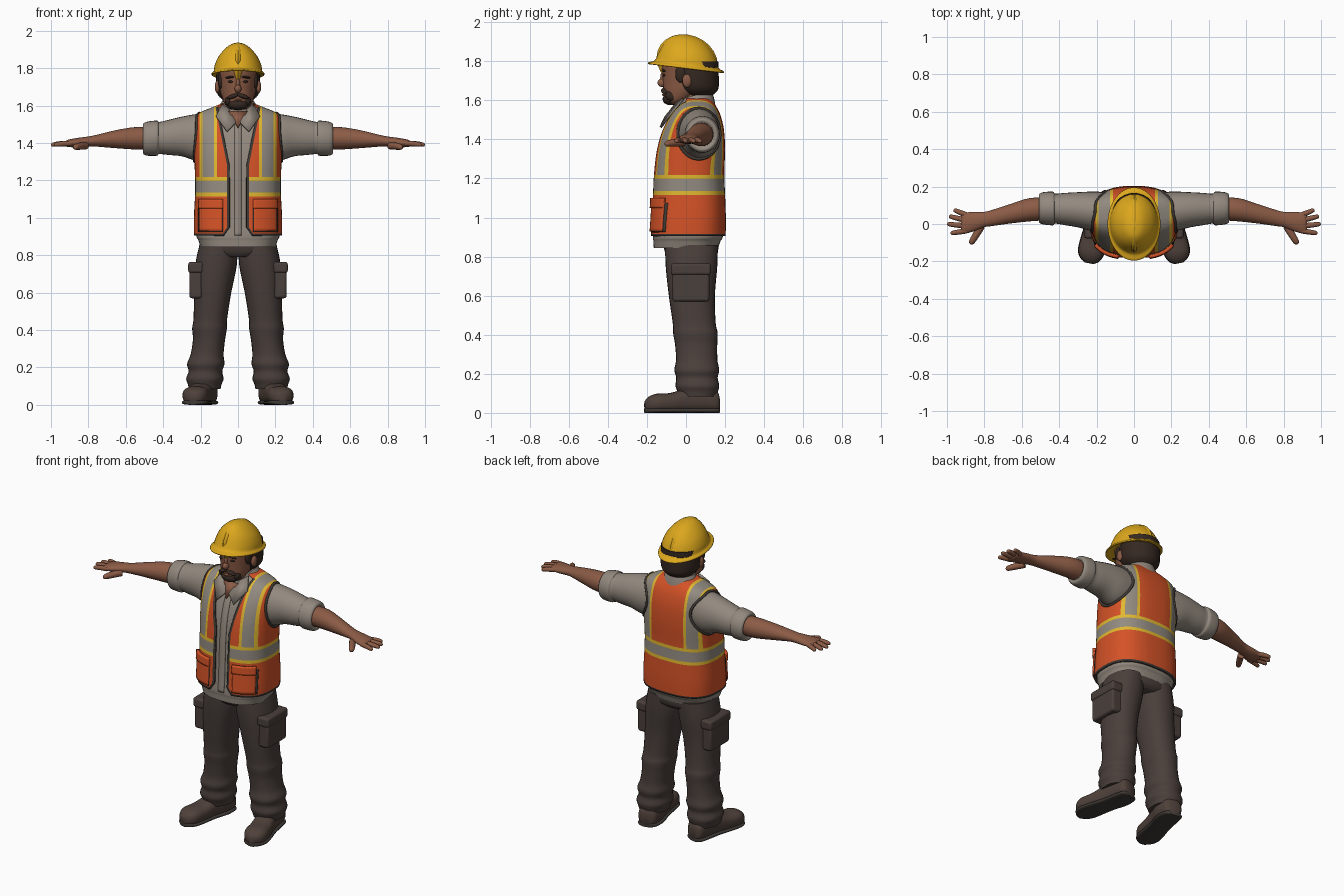
import bpy, bmesh, math
from mathutils import Vector, Matrix
from mathutils.bvhtree import BVHTree

if "Cube" in bpy.data.objects:
    bpy.data.objects.remove(bpy.data.objects["Cube"])

COLOURS = {
    "helmet_yellow": (.72, .39, .012), "vest_orange": (.66, .085, .02),
    "stripe_yellow": (.75, .48, .03), "reflective_silver": (.29, .26, .22),
    "shirt_grey": (.29, .25, .21), "trouser_brown": (.068, .05, .044),
    "boot_brown": (.078, .052, .043), "skin": (.26, .105, .06),
    "hair_brown": (.035, .021, .015), "trim_dark": (.05, .042, .036)}
M = {}
for key, rgb in COLOURS.items():
    m = M[key] = bpy.data.materials.new(key)
    m.use_nodes = True
    m.diffuse_color = (*rgb, 1)
    m.node_tree.nodes["Principled BSDF"].inputs["Base Color"].default_value = (*rgb, 1)

X, Y, Z = Vector((1, 0, 0)), Vector((0, 1, 0)), Vector((0, 0, 1))
parts = []


def finish(bm, name, mats, rule=None):
    mesh = bpy.data.meshes.new(name)
    mats = [mats] if isinstance(mats, str) else mats
    for k in mats:
        mesh.materials.append(M[k])
    if rule:
        for f in bm.faces:
            f.material_index = mats.index(rule(f.calc_center_median()))
    bm.to_mesh(mesh)
    bm.free()
    ob = bpy.data.objects.new(name, mesh)
    bpy.context.collection.objects.link(ob)
    parts.append(ob)
    return ob


def pair(ob):
    """Mirror a left part to the right side."""
    twin = ob.copy()
    twin.data = ob.data.copy()
    twin.data.transform(Matrix.Scale(-1, 4, X))
    if ob.type == 'MESH':
        twin.data.flip_normals()
    twin.name = "right_" + ob.name
    ob.name = "left_" + ob.name
    bpy.context.collection.objects.link(twin)
    parts.append(twin)


def smooth_rings(rings, steps):
    """Catmull-Rom interpolation between cross-sections."""
    out = []
    for i in range(len(rings) - 1):
        p = [rings[max(i - 1, 0)], rings[i], rings[i + 1], rings[min(i + 2, len(rings) - 1)]]
        for s in range(steps):
            t = s / steps
            out.append([b + .5 * t * (c - a + t * (2*a - 5*b + 4*c - d + t * (3*(b - c) + d - a)))
                        for a, b, c, d in zip(*p)])
    return out + [rings[-1]]


def loft_bm(rings, u=X, v=Y, n=28, steps=4, power=2, caps=True):
    """Rings are (x, y, z, radius along u, radius along v)."""
    bm = bmesh.new()
    loops = []
    for x, y, z, a, b in smooth_rings(rings, steps):
        loop = []
        for k in range(n):
            t = 2 * math.pi * k / n
            c, s = math.cos(t), math.sin(t)
            c, s = (math.copysign(abs(w) ** (2 / power), w) for w in (c, s))
            loop.append(bm.verts.new(Vector((x, y, z)) + u * (a * c) + v * (b * s)))
        loops.append(loop)
    for p, q in zip(loops, loops[1:]):
        for k in range(n):
            j = (k + 1) % n
            bm.faces.new((p[k], p[j], q[j], q[k]))
    if caps:
        bm.faces.new(loops[0][::-1])
        bm.faces.new(loops[-1])
        bmesh.ops.recalc_face_normals(bm, faces=bm.faces)
    return bm


def loft(name, rings, mat, **kw):
    return finish(loft_bm(rings, **kw), name, mat)


def ball(name, loc, size, mat, turn=0):
    bm = bmesh.new()
    mat4 = Matrix.Translation(loc) @ Matrix.Rotation(turn, 4, 'Y') @ Matrix.Diagonal((*size, 1))
    bmesh.ops.create_uvsphere(bm, u_segments=20, v_segments=12, radius=1, matrix=mat4)
    return finish(bm, name, mat)


def box(name, loc, size, mat):
    bm = bmesh.new()
    bmesh.ops.create_cube(bm, size=1, matrix=Matrix.Translation(loc) @ Matrix.Diagonal((*size, 1)))
    ob = finish(bm, name, mat)
    mod = ob.modifiers.new("round", 'BEVEL')
    mod.width, mod.segments = .014, 3
    return ob


def thicken(ob, depth):
    mod = ob.modifiers.new("thickness", 'SOLIDIFY')
    mod.thickness, mod.offset = depth, -1
    return ob


def panel(name, pts, mat):
    bm = bmesh.new()
    bm.faces.new([bm.verts.new(p) for p in pts])
    return thicken(finish(bm, name, mat), .012)


# Torso profile: height, half width, front y, back y
TORSO = [(.905, .236, -.183, .203), (1.0, .236, -.176, .204), (1.12, .23, -.17, .2),
         (1.22, .23, -.165, .196), (1.35, .235, -.15, .2), (1.45, .238, -.122, .194),
         (1.52, .232, -.085, .178), (1.56, .208, -.055, .16), (1.59, .14, -.03, .14),
         (1.61, .09, -.02, .125)]


def torso_rings(grow):
    return [(0, (f + b) / 2, z, hx + grow, (b - f) / 2 + grow) for z, hx, f, b in TORSO]


def cut_shell(name, grow, planes, keep, mats, rule=None, depth=.012):
    """Slice the torso surface along planes and keep a region of it."""
    bm = loft_bm(torso_rings(grow), n=64, power=2.6, caps=False)
    for co, no in planes:
        bmesh.ops.bisect_plane(bm, geom=bm.verts[:] + bm.edges[:] + bm.faces[:],
                               plane_co=co, plane_no=no)
    gone = [f for f in bm.faces if not keep(f.calc_center_median())]
    bmesh.ops.delete(bm, geom=gone, context='FACES')
    return thicken(finish(bm, name, mats, rule), depth)


# Shirt body with button strip
hem = [(0, 0, .845, .2, .165), (0, .005, .88, .212, .172)]
loft("shirt_body", hem + torso_rings(-.014), "shirt_grey", n=48, power=2.6)
cut_shell("shirt_button_strip", -.008, [(X * s * .02, X) for s in (1, -1)],
          lambda c: c.y < 0 and abs(c.x) < .02 and c.z < 1.5, "shirt_grey")

# Safety vest: open front, dark edging, reflective bands
EDGE, VEE, FLARE = .045, .2, .7


def opening(z):
    return EDGE + max(0, (z - 1.28) * VEE, (.95 - z) * FLARE)


def vest_colour(c):
    a = abs(c.x)
    if c.z < .917 or (c.y < 0 and a < opening(c.z) + .013):
        return "trim_dark"
    if 1.115 < c.z < 1.217:
        return "reflective_silver" if 1.135 < c.z < 1.197 else "stripe_yellow"
    if c.z > 1.217 and .112 < a < .205:
        return "reflective_silver" if .128 < a < .189 else "stripe_yellow"
    return "vest_orange"


planes = [(Z * h, Z) for h in (.917, 1.115, 1.135, 1.197, 1.217)]
for s in (1, -1):
    planes += [(X * s * w, X) for w in (.112, .128, .189, .205)]
    for extra in (0, .013):
        w = EDGE + extra
        planes += [(X * s * w, X), (Vector((s * w, 0, 1.28)), Vector((s, 0, -VEE))),
                   (Vector((s * w, 0, .95)), Vector((s, 0, FLARE)))]
cut_shell("safety_vest", 0, planes, lambda c: c.y > 0 or abs(c.x) > opening(c.z),
          ["vest_orange", "trim_dark", "reflective_silver", "stripe_yellow"], vest_colour)


# Vest pockets and flaps
def pocket(name, grow, x0, x1, z0, z1, mat):
    cuts = [(X * x0, X), (X * x1, X), (Z * z0, Z), (Z * z1, Z)]
    pair(cut_shell(name, grow, cuts, lambda c: c.y < 0 and x0 < c.x < x1 and z0 < c.z < z1,
                   mat, depth=.02))


pocket("vest_pocket_edge", .004, .082, .213, .925, 1.075, "trim_dark")
pocket("vest_pocket", .011, .086, .209, .929, 1.08, "vest_orange")
pocket("vest_pocket_flap", .017, .082, .213, 1.05, 1.1, "vest_orange")

# Armhole edging laid on the vest surface
bm = loft_bm(torso_rings(0), n=64, power=2.6, caps=False)
tree = BVHTree.FromBMesh(bm)
bm.free()
curve = bpy.data.curves.new("armhole_edging", 'CURVE')
curve.dimensions, curve.bevel_depth, curve.bevel_resolution = '3D', .008, 2
curve.materials.append(M["trim_dark"])
line = curve.splines.new('POLY')
hits = []
for k in range(40):
    t = math.tau * k / 40
    hit = tree.ray_cast(Vector((1, .066 + .108 * math.cos(t), 1.43 + .13 * math.sin(t))), -X)[0]
    if hit:
        hits.append(hit)
line.points.add(len(hits) - 1)
for p, h in zip(line.points, hits):
    p.co = (*h, 1)
line.use_cyclic_u = True
edging = bpy.data.objects.new("armhole_edging", curve)
bpy.context.collection.objects.link(edging)
pair(edging)

# Sleeves with rolled cuffs, forearms and hands
pair(loft("sleeve", [(.14, .068, 1.435, .1, .125), (.22, .068, 1.43, .105, .125),
                     (.30, .076, 1.435, .094, .106), (.37, .08, 1.43, .086, .094),
                     (.42, .082, 1.427, .08, .086), (.435, .083, 1.426, .09, .094),
                     (.49, .084, 1.423, .085, .09), (.508, .084, 1.423, .072, .077),
                     (.5, .084, 1.423, .058, .06)], "shirt_grey", u=Y, v=Z))
pair(loft("forearm", [(.47, .08, 1.425, .06, .06), (.56, .076, 1.425, .062, .059),
                      (.66, .055, 1.42, .052, .047), (.76, .032, 1.412, .043, .031),
                      (.80, .024, 1.408, .041, .027), (.86, .012, 1.402, .052, .025),
                      (.91, .004, 1.398, .056, .019), (.925, .003, 1.397, .045, .01)],
          "skin", u=Y, v=Z))
FINGERS = {"little_finger": (.89, .046, .965, .076), "ring_finger": (.9, .02, .99, .042),
           "middle_finger": (.905, -.01, 1.0, 0), "index_finger": (.895, -.036, .982, -.05),
           "thumb": (.815, -.01, .875, -.108)}
for name, (x0, y0, x1, y1) in FINGERS.items():
    z, r = (1.385, .02) if name == "thumb" else (1.398, .0145)
    side = Vector((y0 - y1, x1 - x0, 0)).normalized()
    rings = [(x0 + (x1 - x0) * t, y0 + (y1 - y0) * t, z - .008 * t * t, r * k, r * k)
             for t, k in ((0, 1), (.5, .95), (.85, .8), (.96, .55), (1, .1))]
    pair(loft(name, rings, "skin", u=side, v=Z, n=12, steps=2))

# Trousers with side pockets
loft("trouser_hips", [(0, .025, .79, .12, .11), (0, .028, .82, .195, .135),
                      (0, .02, .9, .2, .145)], "trouser_brown", power=2.4)
pair(loft("trouser_leg", [
    (.105, .028, .86, .1, .135), (.117, .028, .75, .111, .132), (.135, .03, .6, .099, .118),
    (.148, .042, .46, .09, .11), (.152, .048, .41, .093, .114), (.155, .052, .35, .086, .108),
    (.165, .055, .27, .088, .106), (.172, .055, .22, .1, .115), (.174, .056, .18, .09, .106),
    (.177, .058, .14, .1, .112), (.178, .06, .11, .09, .104), (.178, .06, .085, .085, .095)],
    "trouser_brown", power=2.2))
pair(box("cargo_pocket", (.225, .025, .655), (.07, .19, .17), "trouser_brown"))
pair(box("cargo_flap", (.225, .025, .735), (.082, .205, .06), "trouser_brown"))

# Boots
toe_side = Vector((-.98, -.2, 0))
BOOT = [(.165, .168, .05, .03, .035), (.167, .15, .06, .056, .058), (.175, .08, .07, .066, .068),
        (.195, 0, .064, .062, .062), (.215, -.08, .052, .067, .05), (.23, -.15, .05, .068, .048),
        (.237, -.19, .044, .05, .038), (.24, -.21, .04, .02, .02)]
pair(loft("boot", BOOT, "boot_brown", u=toe_side, v=Z, power=2.5))
pair(loft("boot_sole", [(x, y, .013, a + .003, .013) for x, y, z, a, b in BOOT],
          "trim_dark", u=toe_side, v=Z, power=3))

# Neck, open collar
loft("neck", [(0, .05, 1.48, .08, .08), (0, .045, 1.58, .07, .078), (0, .04, 1.68, .07, .08)], "skin")
panel("open_neck", [(-.05, -.07, 1.57), (0, -.125, 1.485), (.05, -.07, 1.57)], "skin")
collar = loft("collar_band", [(0, .05, 1.55, .125, .105), (0, .052, 1.6, .1, .094),
                              (0, .052, 1.628, .083, .087)], "shirt_grey")
for vert in collar.data.vertices:
    vert.co.z += .3 * min(0, vert.co.y - .05)
pair(panel("collar_flap", [(.012, -.112, 1.515), (.06, -.135, 1.465), (.118, -.075, 1.545),
                           (.085, -.02, 1.61), (.05, -.055, 1.585)], "shirt_grey"))

# Head, hair and face
loft("head", [(0, -.05, 1.578, .035, .035), (0, -.045, 1.598, .064, .06), (0, -.02, 1.64, .084, .094),
              (0, 0, 1.685, .094, .118), (0, .004, 1.74, .1, .126), (0, .008, 1.8, .104, .132),
              (0, .01, 1.84, .08, .1)], "skin")
loft("hair", [(0, .065, 1.625, .075, .07), (0, .057, 1.655, .106, .107), (0, .05, 1.7, .118, .118),
              (0, .05, 1.8, .116, .115)], "hair_brown")
ball("nose", (0, -.122, 1.69), (.018, .024, .022), "skin")
ball("nose_bridge", (0, -.116, 1.715), (.011, .016, .035), "skin")
ball("goatee", (0, -.078, 1.606), (.056, .042, .031), "hair_brown")
ball("lower_lip", (0, -.114, 1.629), (.02, .01, .006), "skin")
pair(ball("moustache", (.026, -.108, 1.65), (.034, .02, .012), "hair_brown", .35))
pair(ball("chin_strap_beard", (.052, -.07, 1.624), (.018, .035, .027), "hair_brown"))
pair(ball("eyebrow", (.042, -.115, 1.752), (.026, .01, .006), "hair_brown", .12))
pair(ball("eye", (.04, -.113, 1.728), (.014, .007, .006), "hair_brown"))
pair(ball("sideburn", (.092, -.025, 1.735), (.016, .03, .045), "hair_brown"))
pair(ball("ear", (.11, .005, 1.7), (.014, .024, .034), "skin"))

# Hard hat, tilted slightly back
hat = loft("hard_hat", [(0, 0, 1.772, .115, .148), (0, 0, 1.762, .138, .19), (0, 0, 1.772, .141, .193),
                        (0, .003, 1.784, .13, .165), (0, .008, 1.815, .125, .153),
                        (0, .008, 1.86, .106, .132), (0, .005, 1.9, .073, .1),
                        (0, 0, 1.925, .04, .06), (0, 0, 1.936, .004, .006)],
           "helmet_yellow", n=40, steps=3)
ridge = ball("hard_hat_ridge", (0, .006, 1.8), (.042, .157, .138), "helmet_yellow")
for ob in (hat, ridge):
    for vert in ob.data.vertices:
        vert.co.z -= .12 * vert.co.y

# Smooth shading with crisp edges
bpy.ops.object.select_all(action='DESELECT')
for ob in parts:
    if ob.type == 'MESH':
        ob.select_set(True)
        bpy.context.view_layer.objects.active = ob
bpy.ops.object.shade_smooth_by_angle(angle=math.radians(42))
